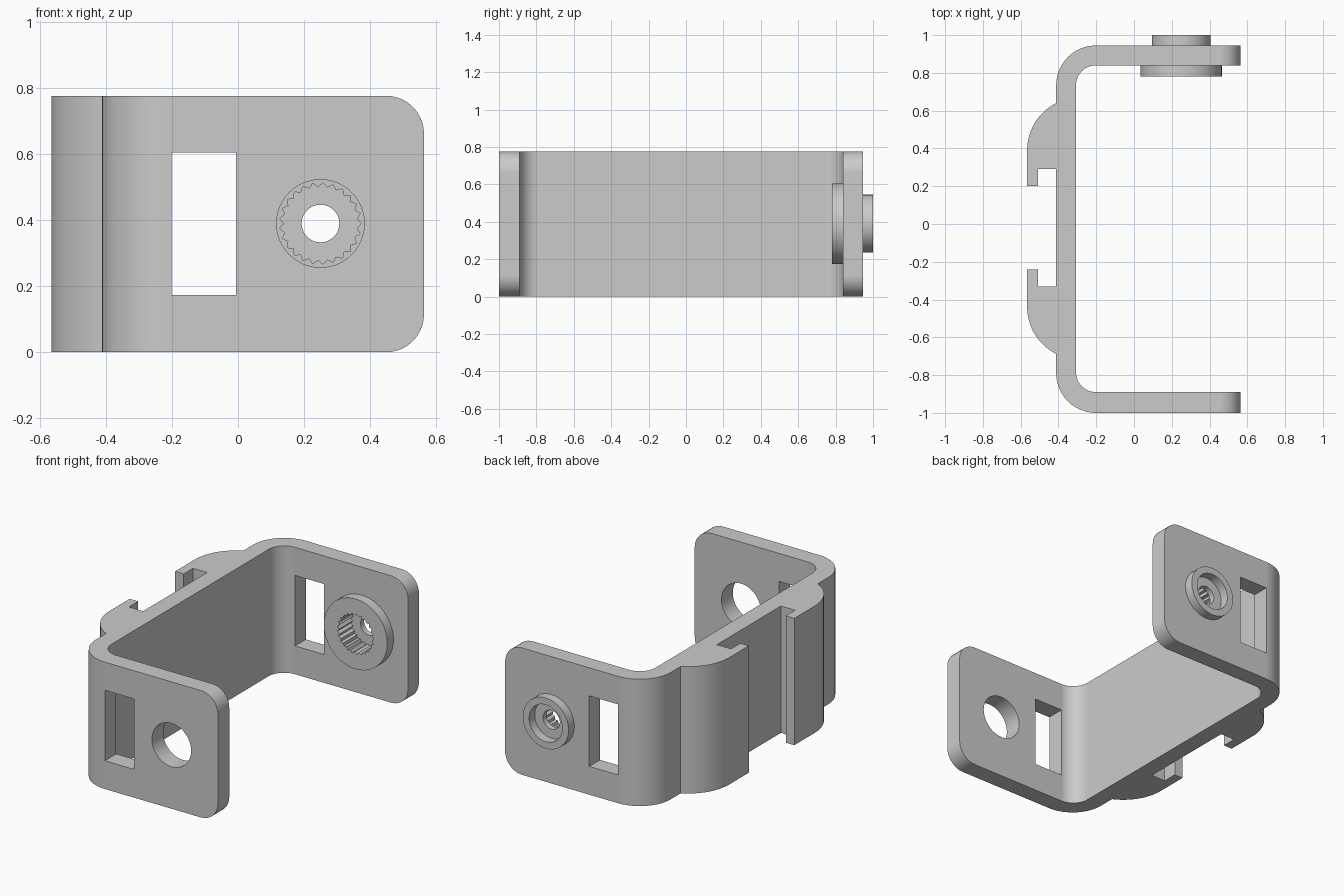
import bpy, bmesh, math

if "Cube" in bpy.data.objects:
    bpy.data.objects.remove(bpy.data.objects["Cube"], do_unlink=True)

HEIGHT = 0.777
MID_Z = 0.39
HOLE_X = 0.25
TIP_X = 0.564

grey = bpy.data.materials.new("plain_grey")
grey.diffuse_color = (0.6, 0.6, 0.6, 1)
grey.use_nodes = True
grey.node_tree.nodes["Principled BSDF"].inputs["Base Color"].default_value = (0.6, 0.6, 0.6, 1)


def arc(cx, cy, r, start, end, steps=12):
    angles = [math.radians(start + (end - start) * i / steps) for i in range(steps + 1)]
    return [(cx + r * math.cos(a), cy + r * math.sin(a)) for a in angles]


def make_object(name, bm):
    bmesh.ops.recalc_face_normals(bm, faces=bm.faces)
    mesh = bpy.data.meshes.new(name)
    bm.to_mesh(mesh)
    bm.free()
    mesh.materials.append(grey)
    obj = bpy.data.objects.new(name, mesh)
    bpy.context.collection.objects.link(obj)
    return obj


def prism(points, direction):
    bm = bmesh.new()
    face = bm.faces.new([bm.verts.new(p) for p in points])
    moved = bmesh.ops.extrude_face_region(bm, geom=[face], use_keep_orig=True)
    verts = [g for g in moved["geom"] if isinstance(g, bmesh.types.BMVert)]
    bmesh.ops.translate(bm, verts=verts, vec=direction)
    return bm


def round_plug(name, radii, y0, y1, count=64):
    """Prism along y around the pivot; radii repeat around the rim."""
    pts = []
    for i in range(count):
        a, r = math.tau * i / count, radii[i % len(radii)]
        pts.append((HOLE_X + r * math.cos(a), y0, MID_Z + r * math.sin(a)))
    return make_object(name, prism(pts, (0, y1 - y0, 0)))


def combine(target, other, operation):
    mod = target.modifiers.new(operation, "BOOLEAN")
    mod.object, mod.operation, mod.solver = other, operation, "EXACT"
    depsgraph = bpy.context.evaluated_depsgraph_get()
    result = bpy.data.meshes.new_from_object(target.evaluated_get(depsgraph))
    target.modifiers.clear()
    target.data = result
    bpy.data.objects.remove(other, do_unlink=True)


# Bent U strip with two hooked clips on its outer side
outline = [(TIP_X, -1), (TIP_X, -0.89)]
outline += arc(-0.202, -0.785, 0.105, 270, 180)
outline += arc(-0.202, 0.735, 0.105, 180, 90)
outline += [(TIP_X, 0.84), (TIP_X, 0.945)]
outline += arc(-0.202, 0.735, 0.21, 90, 180)
outline += arc(-0.286, 0.39, 0.28, 116.7, 180)
outline += [(-0.566, 0.2), (-0.508, 0.2), (-0.508, 0.29), (-0.412, 0.29)]
outline += [(-0.412, -0.33), (-0.508, -0.33), (-0.508, -0.24), (-0.566, -0.24)]
outline += arc(-0.286, -0.438, 0.28, 180, 243.3)
outline += arc(-0.202, -0.79, 0.21, 180, 270)
bm = prism([(x, y, 0) for x, y in outline], (0, 0, HEIGHT))

# Rounded corners at the arm tips
corners = [e for e in bm.edges
           if all(v.co.x > TIP_X - 0.001 for v in e.verts)
           and abs(e.verts[0].co.z - e.verts[1].co.z) < 0.001]
bmesh.ops.recalc_face_normals(bm, faces=bm.faces)
bmesh.ops.bevel(bm, geom=corners, offset=0.115, segments=10, profile=0.5, affect="EDGES")
bracket = make_object("bracket", bm)

# Bosses on both sides of the back arm
combine(bracket, round_plug("inner_boss", [0.215], 0.78, 0.9), "UNION")
combine(bracket, round_plug("outer_boss", [0.155], 0.9, 1.0), "UNION")

# Slots through both arms
slot = [(x, -1.1, z) for x, z in
        ((-0.202, 0.173), (-0.006, 0.173), (-0.006, 0.605), (-0.202, 0.605))]
combine(bracket, make_object("slot_cutter", prism(slot, (0, 2.2, 0))), "DIFFERENCE")

# Front pivot hole, toothed socket, screw hole and screw head recess
combine(bracket, round_plug("pivot_cutter", [0.133], -1.1, -0.8), "DIFFERENCE")
combine(bracket, round_plug("spline_cutter", [0.124, 0.111], 0.7, 0.91, 50), "DIFFERENCE")
combine(bracket, round_plug("recess_cutter", [0.113], 0.945, 1.1), "DIFFERENCE")
combine(bracket, round_plug("screw_cutter", [0.057], 0.8, 1.1, 48), "DIFFERENCE")

# Smooth bends with crisp edges
bpy.ops.object.select_all(action="DESELECT")
bracket.select_set(True)
bpy.context.view_layer.objects.active = bracket
bpy.ops.object.shade_smooth_by_angle(angle=math.radians(25))
normals = bracket.modifiers.new("flat_face_normals", "WEIGHTED_NORMAL")
normals.keep_sharp = True
